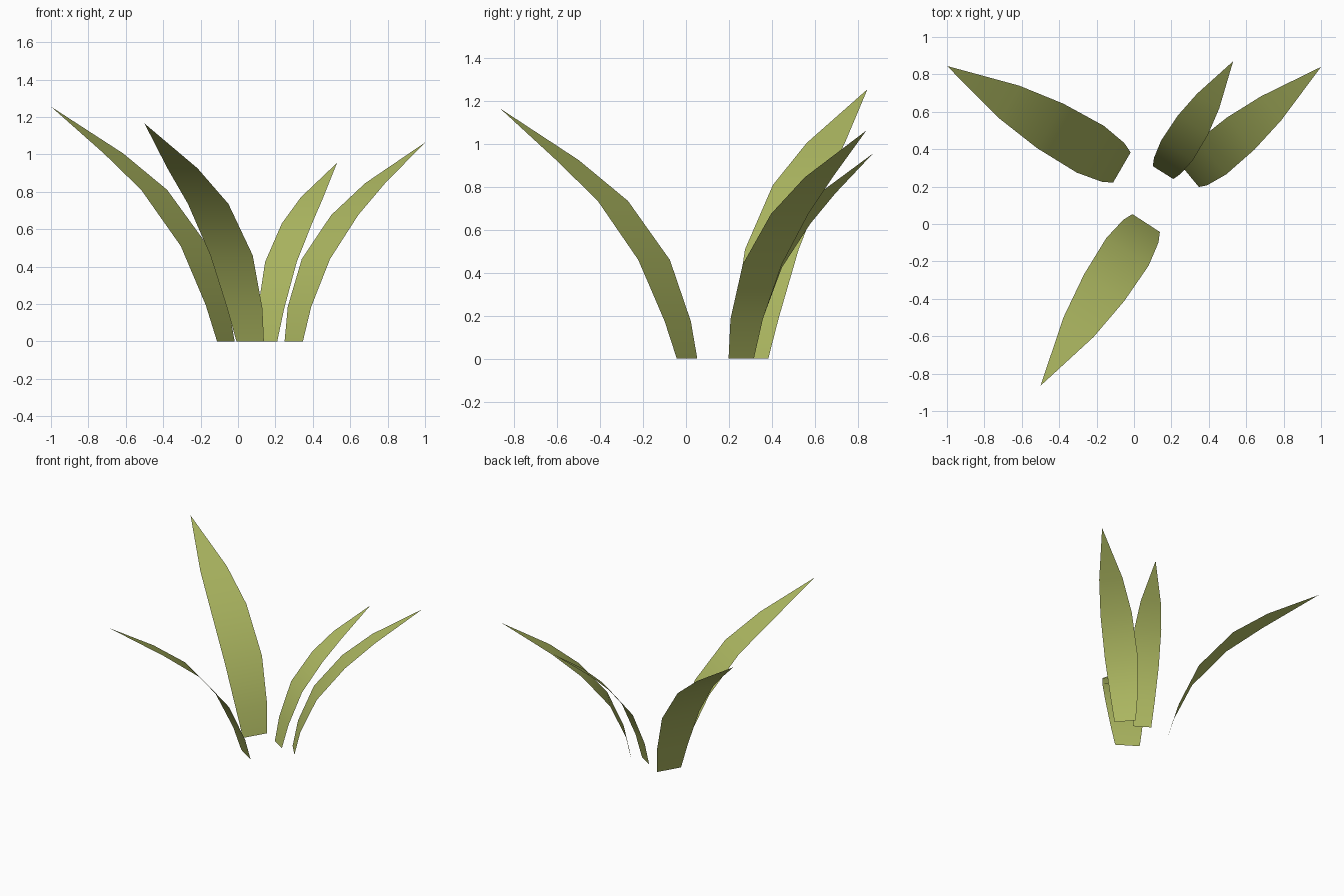
import bpy
from mathutils import Vector

if "Cube" in bpy.data.objects:
    bpy.data.objects.remove(bpy.data.objects["Cube"])

leaf_green = bpy.data.materials.new("olive leaf green")
leaf_green.diffuse_color = (0.42, 0.48, 0.12, 1)
leaf_green.use_nodes = True
leaf_green.node_tree.nodes["Principled BSDF"].inputs["Base Color"].default_value = leaf_green.diffuse_color

# half width of a blade at its five cross-sections, for a scale of 1
WIDTHS = (0.0875, 0.112, 0.135, 0.129, 0.096)


def blade(name, base, tip, scale, reach, heights):
    """Curved tapering leaf: reach = distance outward per section, then a point."""
    base, tip = Vector((*base, 0)), Vector(tip)
    out = Vector((tip.x - base.x, tip.y - base.y, 0)).normalized()
    side = Vector((out.y, -out.x, 0))
    verts = []
    for w, d, z in zip(WIDTHS, reach, heights):
        c = base + out * d + Vector((0, 0, z))
        verts += [c - side * w * scale, c + side * w * scale]
    verts.append(tip)
    faces = [(i, i + 1, i + 3, i + 2) for i in range(0, 8, 2)] + [(8, 9, 10)]
    mesh = bpy.data.meshes.new(name)
    mesh.from_pydata(verts, [], [f for f in faces])
    # the inner, upward side is the front of each face
    mesh.update()
    if mesh.polygons[2].normal.z < 0:
        mesh.flip_normals()
    mesh.materials.append(leaf_green)
    mesh.shade_smooth()
    obj = bpy.data.objects.new(name, mesh)
    bpy.context.collection.objects.link(obj)


# four blades spreading from the ground
blade("left_leaf", (-0.065, 0.302), (-1.0, 0.845, 1.255), 1.07,
      (0, 0.055, 0.195, 0.443, 0.695), (0, 0.195, 0.51, 0.81, 1.005))
blade("front_leaf", (0.065, 0.005), (-0.5, -0.865, 1.165), 1.0,
      (0, 0.052, 0.183, 0.412, 0.664), (0, 0.175, 0.46, 0.735, 0.925))
blade("back_leaf", (0.155, 0.275), (0.53, 0.87, 0.955), 0.74,
      (0, 0.042, 0.14, 0.30, 0.452), (0, 0.178, 0.425, 0.63, 0.77))
blade("right_leaf", (0.298, 0.257), (1.0, 0.84, 1.063), 0.875,
      (0, 0.04, 0.154, 0.354, 0.565), (0, 0.185, 0.44, 0.675, 0.845))
